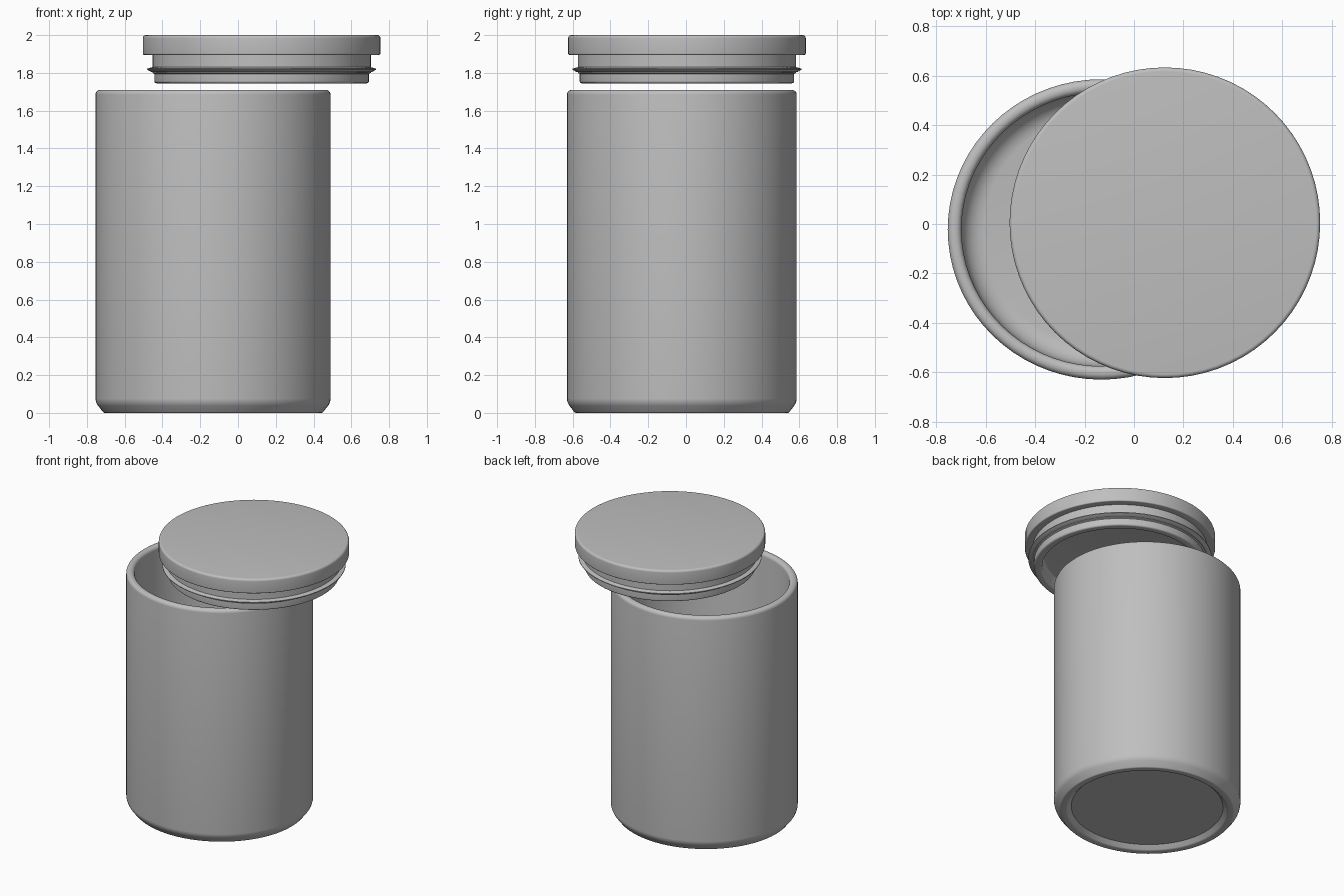
import bpy, bmesh, math
from mathutils import Vector

if "Cube" in bpy.data.objects:
    bpy.data.objects.remove(bpy.data.objects["Cube"], do_unlink=True)

grey = bpy.data.materials.new("Plain grey")
grey.use_nodes = True
colour = (0.52, 0.52, 0.52, 1)
grey.diffuse_color = colour
grey.node_tree.nodes["Principled BSDF"].inputs["Base Color"].default_value = colour


def rounded(points, steps=5):
    """Profile of (radius, height, fillet) corners with the fillets filled in."""
    out = []
    for i, (r, z, fillet) in enumerate(points):
        p = Vector((r, 0, z))
        if not fillet:
            out.append(p)
            continue
        a = (Vector((points[i - 1][0], 0, points[i - 1][1])) - p).normalized()
        b = (Vector((points[i + 1][0], 0, points[i + 1][1])) - p).normalized()
        start, end = p + a * fillet, p + b * fillet
        for k in range(steps + 1):
            t = k / steps
            w = 0.7071 * 2 * t * (1 - t)
            total = (1 - t) ** 2 + w + t ** 2
            out.append((start * (1 - t) ** 2 + p * w + end * t ** 2) / total)
    return out


def lathe(name, points, location, scale=(1, 1), closed=False):
    """Spin a profile round the z axis."""
    bm = bmesh.new()
    verts = [bm.verts.new(p) for p in rounded(points)]
    edges = [bm.edges.new(pair) for pair in zip(verts, verts[1:])]
    if closed:
        edges.append(bm.edges.new((verts[-1], verts[0])))
    bmesh.ops.spin(bm, geom=verts + edges, cent=(0, 0, 0), axis=(0, 0, 1),
                   angle=math.tau, steps=72)
    bmesh.ops.remove_doubles(bm, verts=bm.verts, dist=0.0002)
    bmesh.ops.scale(bm, vec=(scale[0], scale[1], 1), verts=bm.verts)
    bmesh.ops.recalc_face_normals(bm, faces=bm.faces)
    mesh = bpy.data.meshes.new(name)
    bm.to_mesh(mesh)
    bm.free()
    mesh.materials.append(grey)
    obj = bpy.data.objects.new(name, mesh)
    obj.location = location
    bpy.context.collection.objects.link(obj)
    bpy.ops.object.select_all(action='DESELECT')
    obj.select_set(True)
    bpy.context.view_layer.objects.active = obj
    bpy.ops.object.shade_smooth_by_angle(angle=math.radians(32))
    return obj


# Open jar: recessed foot, chamfered base, rounded rim and coved floor
lathe("jar_body", [
    (0, 0.03, 0), (0.50, 0.03, 0), (0.53, 0, 0.008), (0.572, 0, 0.006),
    (0.615, 0.055, 0.02), (0.615, 1.71, 0.025), (0.56, 1.71, 0.025),
    (0.56, 0.08, 0.09), (0, 0.08, 0),
], (-0.132, -0.022, 0), (1.012, 0.989))

# Lid: wide cap over a hollow plug, resting above the jar and pushed aside
lid_place = (0.125, 0.005, 0)
lathe("lid", [
    (0, 2.0, 0), (0.629, 2.0, 0.016), (0.629, 1.895, 0.008), (0.578, 1.895, 0),
    (0.578, 1.80, 0), (0.568, 1.795, 0), (0.568, 1.745, 0.012),
    (0.515, 1.745, 0.012), (0.51, 1.83, 0.015), (0, 1.83, 0),
], lid_place)

# Thin sealing ring round the plug
lathe("sealing_ring", [
    (0.565, 1.803, 0), (0.585, 1.805, 0), (0.606, 1.817, 0),
    (0.606, 1.822, 0), (0.588, 1.828, 0), (0.565, 1.833, 0),
], lid_place, closed=True)
